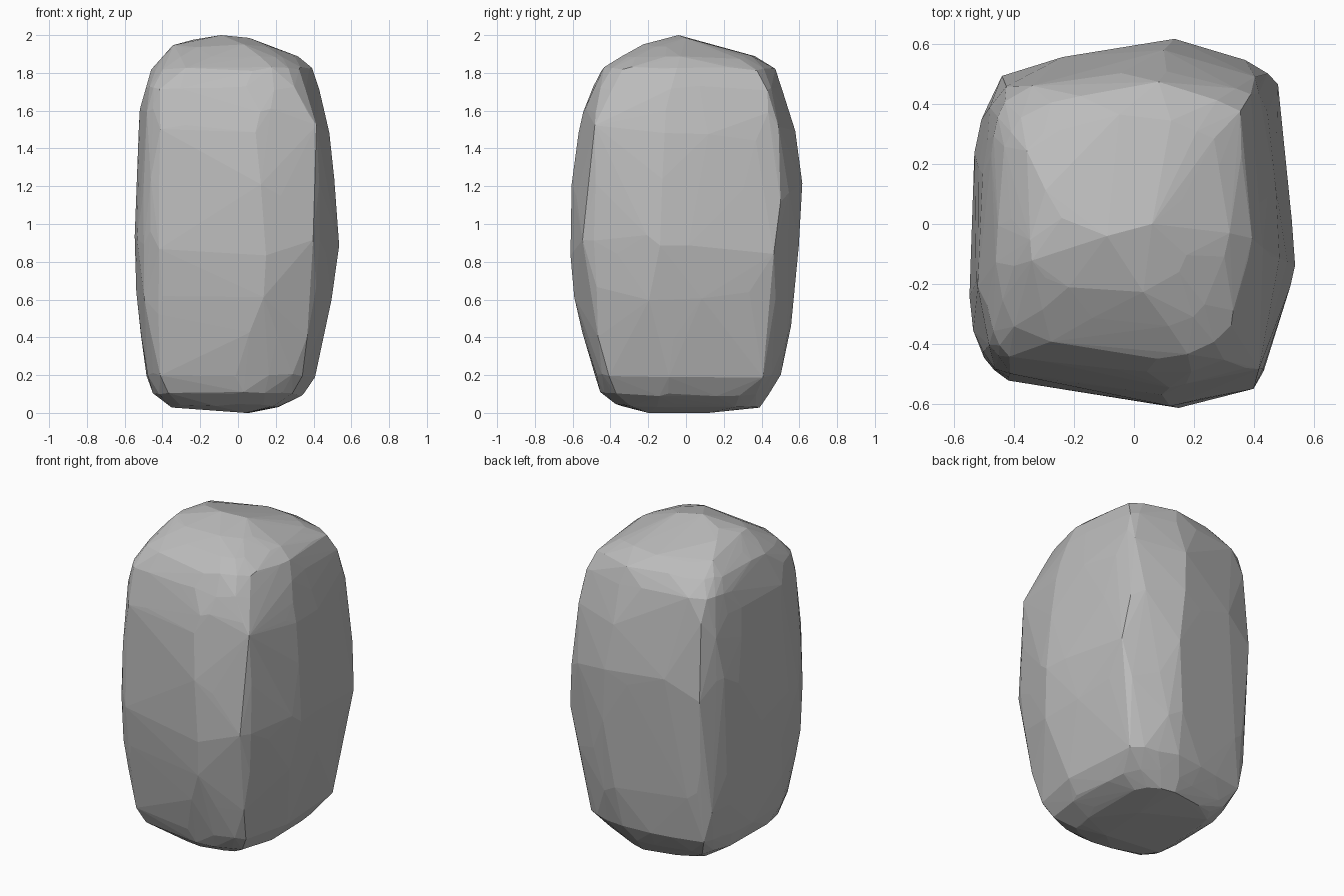
import bpy, bmesh, random
from mathutils import Vector

random.seed(5)
old = bpy.data.objects.get("Cube")
if old:
    bpy.data.objects.remove(old, do_unlink=True)

# Plan outline of the boulder, counter-clockwise from the right side
OUTLINE = [Vector(p) for p in (
    (.56, -.12), (.5, .28), (.485, .5), (.39, .54), (.16, .63), (-.2, .56),
    (-.44, .5), (-.5, .42), (-.54, .25), (-.56, -.25), (-.51, -.44),
    (-.44, -.52), (-.15, -.55), (.13, -.625), (.39, -.55), (.45, -.5), (.48, -.27))]

# Height, left/right and front/back limits there, and how square the section is
LEVELS = (
    (.04, -.36, .25, -.38, .4, 0), (.1, -.45, .36, -.46, .45, .1),
    (.2, -.49, .42, -.5, .51, .2), (.46, -.53, .46, -.56, .56, .15),
    (.66, -.54, .53, -.6, .58, .05), (.9, -.56, .56, -.625, .6, 0),
    (1.18, -.55, .53, -.61, .625, .05), (1.46, -.53, .5, -.58, .58, .15),
    (1.6, -.52, .47, -.55, .55, .22), (1.72, -.5, .44, -.515, .525, .22),
    (1.82, -.46, .41, -.46, .48, 0), (1.88, -.41, .33, -.36, .38, -.3),
    (1.94, -.35, .2, -.24, .17, -.4))


def outline_at(t):
    """Point on the unit outline; whole numbers fall on its corners."""
    i = int(t // 1)
    a, b = OUTLINE[i % len(OUTLINE)], OUTLINE[(i + 1) % len(OUTLINE)]
    p = a.lerp(b, t - i)
    return Vector((p.x / .56, p.y / .625))


def ring_point(level, t):
    z, x0, x1, y0, y1, square = level
    p = outline_at(t)
    # Push the corners out towards a box, or in towards an ellipse
    goal = p / max(abs(p.x), abs(p.y)) if square > 0 else p.normalized()
    p = p.lerp(goal, abs(square))
    p *= random.uniform(.965, 1.005)
    x = (x0 + x1) / 2 + p.x * (x1 - x0) / 2
    y = (y0 + y1) / 2 + p.y * (y1 - y0) / 2
    sway = .07 if .3 < z < 1.5 else .012
    return x, y, z + random.uniform(-sway, sway)


# Scattered points on the rings, plus the peak and the foot
bm = bmesh.new()
for level in LEVELS:
    for c in range(2 * len(OUTLINE)):
        bm.verts.new(ring_point(level, c / 2 + random.uniform(-.15, .15)))
for tip in ((-.09, -.04, 2), (.06, .0, 1.985), (-.24, .02, 1.975),
            (.04, -.2, 0), (.06, .12, 0), (-.2, 0, .02)):
    bm.verts.new(tip)

# Thin out close points, then wrap the rest in broad flat facets
bmesh.ops.remove_doubles(bm, verts=bm.verts, dist=.05)
hull = bmesh.ops.convex_hull(bm, input=bm.verts)
inner = {v for v in hull["geom_interior"] + hull["geom_unused"]
         if isinstance(v, bmesh.types.BMVert)}
bmesh.ops.delete(bm, geom=list(inner), context='VERTS')
bmesh.ops.recalc_face_normals(bm, faces=bm.faces)

mesh = bpy.data.meshes.new("boulder")
bm.to_mesh(mesh)
bm.free()
boulder = bpy.data.objects.new("boulder", mesh)
bpy.context.collection.objects.link(boulder)

stone = bpy.data.materials.new("grey stone")
stone.use_nodes = True
colour = (.5, .5, .5, 1)
stone.diffuse_color = colour
stone.node_tree.nodes["Principled BSDF"].inputs["Base Color"].default_value = colour
mesh.materials.append(stone)
